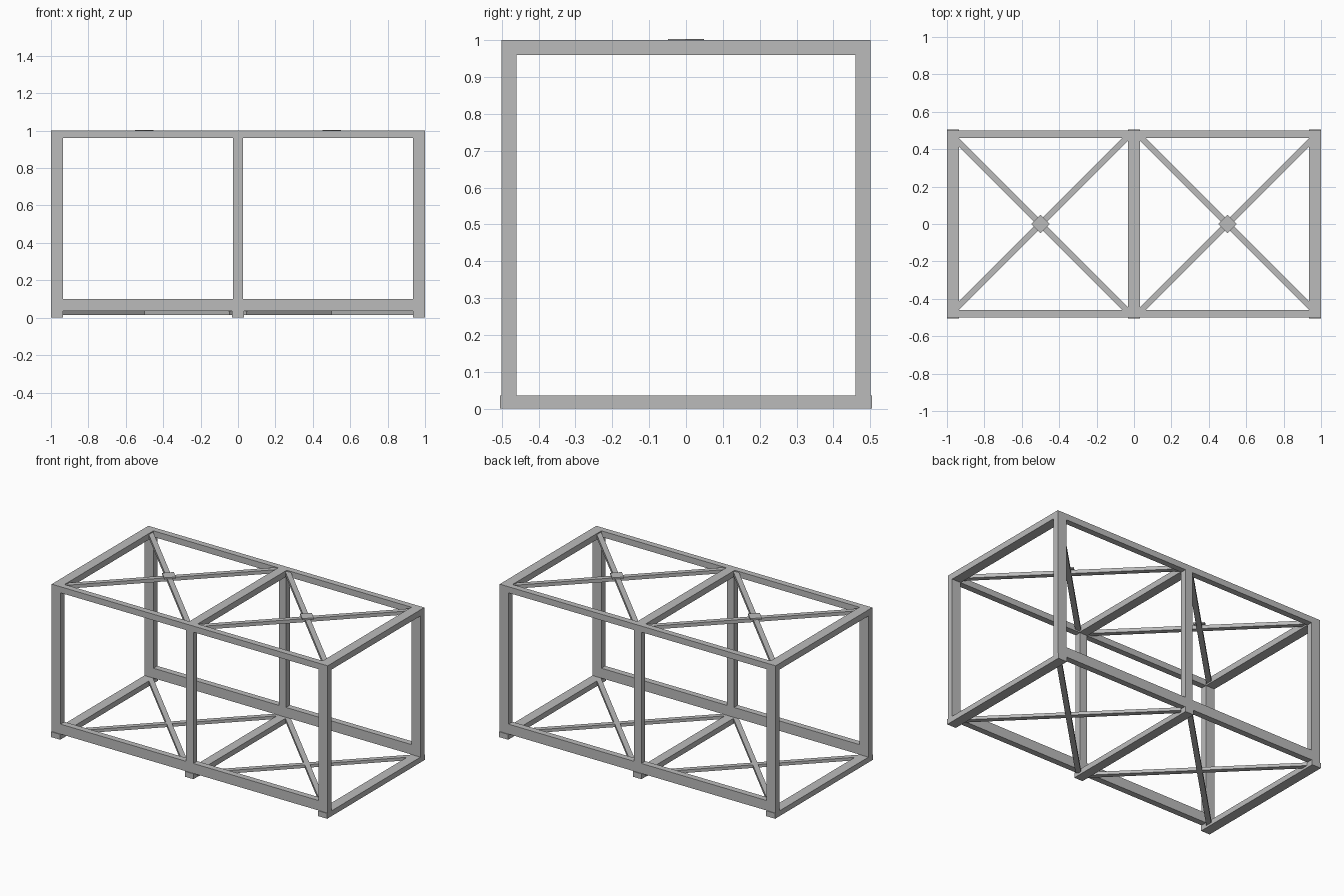
import bpy
import math

cube = bpy.data.objects.get("Cube")
if cube:
    bpy.data.objects.remove(cube, do_unlink=True)

steel = bpy.data.materials.new("grey steel")
steel.use_nodes = True
grey = (0.5, 0.5, 0.5, 1)
steel.diffuse_color = grey
steel.node_tree.nodes["Principled BSDF"].inputs["Base Color"].default_value = grey


def bar(name, x, y, z, turn=0, at=(0, 0)):
    """Box spanning the ranges x, y, z, turned about its own origin at a plan point."""
    verts = [(a, b, c) for a in x for b in y for c in z]
    faces = [(0, 1, 3, 2), (4, 6, 7, 5), (0, 4, 5, 1),
             (2, 3, 7, 6), (0, 2, 6, 4), (1, 5, 7, 3)]
    mesh = bpy.data.meshes.new(name)
    mesh.from_pydata(verts, [], faces)
    mesh.materials.append(steel)
    obj = bpy.data.objects.new(name, mesh)
    obj.location = (at[0], at[1], 0)
    obj.rotation_euler.z = math.radians(turn)
    bpy.context.collection.objects.link(obj)
    return obj


SILL, RAIL, HEAD = 0.035, 0.1, 0.96
INNER, OUTER = 0.46, 0.5
frames = {"left": (0.935, 1), "middle": (-0.026, 0.026), "right": (-1, -0.935)}

# Long rails and posts on the front and back
for side, y in (("front", (-OUTER, -INNER)), ("back", (INNER, OUTER))):
    bar(f"{side}_bottom_rail", (-1, 1), y, (SILL, RAIL))
    bar(f"{side}_top_rail", (-1, 1), y, (HEAD, 1))
    for place, x in frames.items():
        bar(f"{side}_{place}_post", x, y, (RAIL, HEAD))

# Cross beams; the bottom ones stick out slightly as feet
for place, x in frames.items():
    if place == "middle":
        x = (-0.031, 0.031)
    bar(f"{place}_floor_beam", x, (-0.505, 0.505), (0, SILL))
    bar(f"{place}_roof_beam", x, (-INNER, INNER), (HEAD, 1))

# Diagonal braces in each bay, with a diamond plate over the roof crossing
for place, cx in (("left", 0.5), ("right", -0.5)):
    for level, z in (("floor", (0.015, SILL)), ("roof", (0.97, 0.993))):
        for turn in (45, -45):
            bar(f"{place}_{level}_brace", (-0.66, 0.66), (-0.016, 0.016), z, turn, (cx, 0))
    bar(f"{place}_joint_plate", (-0.035, 0.035), (-0.035, 0.035), (0.993, 1.003), 45, (cx, 0))
